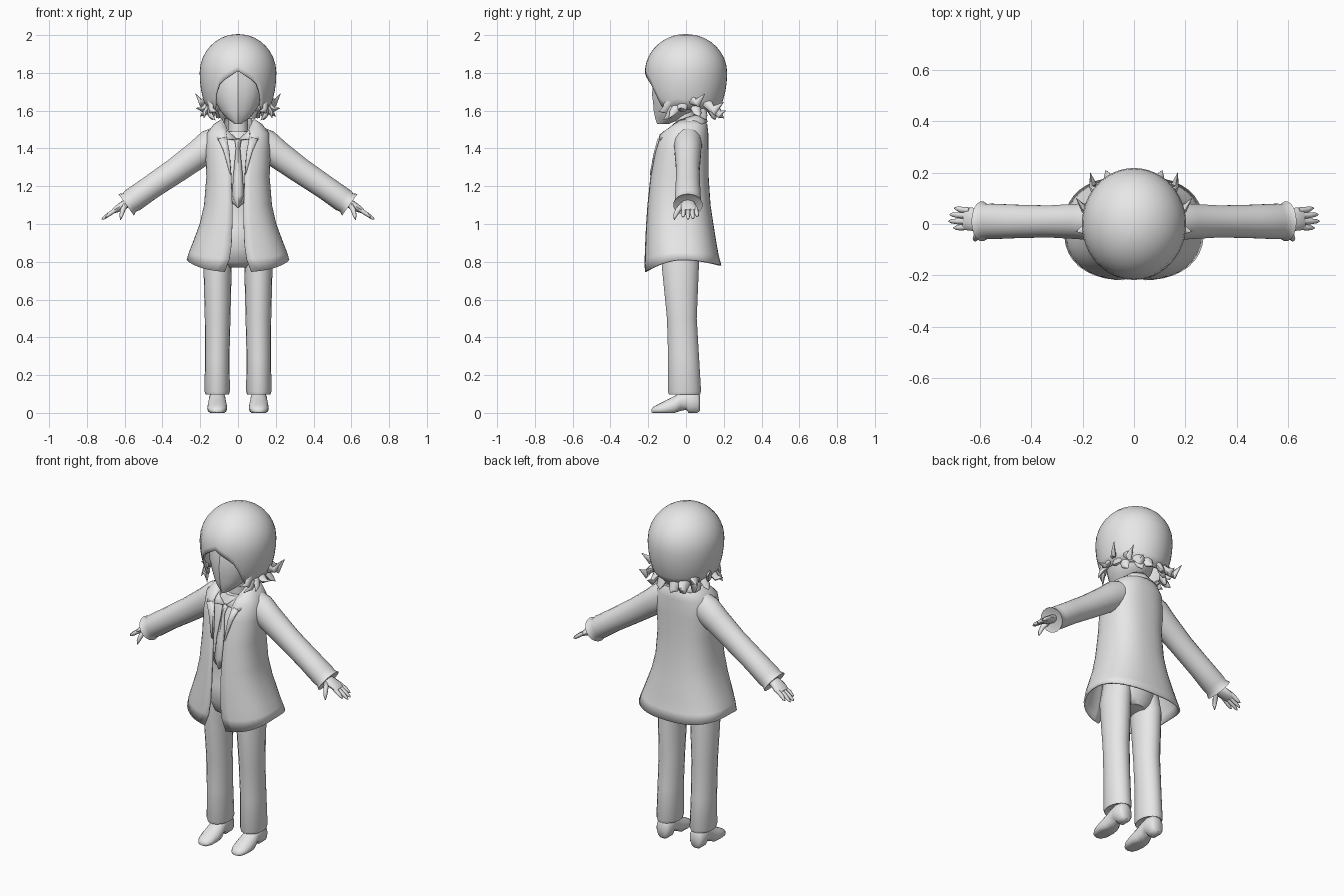
import bpy, bmesh, math
from mathutils import Vector

grey = bpy.data.materials.new("plain_grey")
grey.diffuse_color = (0.8, 0.8, 0.8, 1)


def finish(name, bm, mirror=False, thick=0, angle=50):
    """Turn a bmesh into a smooth shaded object, optionally mirrored and thickened."""
    bmesh.ops.remove_doubles(bm, verts=bm.verts, dist=0.0005)
    bmesh.ops.recalc_face_normals(bm, faces=bm.faces)
    mesh = bpy.data.meshes.new(name)
    bm.to_mesh(mesh)
    bm.free()
    mesh.materials.append(grey)
    ob = bpy.data.objects.new(name, mesh)
    bpy.context.collection.objects.link(ob)
    if mirror:
        ob.modifiers.new("mirror", 'MIRROR')
    if thick:
        mod = ob.modifiers.new("thickness", 'SOLIDIFY')
        mod.thickness, mod.offset = thick, 0
    bpy.context.view_layer.objects.active = ob
    ob.select_set(True)
    bpy.ops.object.shade_smooth_by_angle(angle=math.radians(angle))
    ob.select_set(False)
    return ob


def grid(name, rows, **kw):
    """Open sheet from rows of points."""
    bm = bmesh.new()
    vs = [[bm.verts.new(p) for p in r] for r in rows]
    for r0, r1 in zip(vs, vs[1:]):
        for i in range(len(r0) - 1):
            bm.faces.new((r0[i], r0[i + 1], r1[i + 1], r1[i]))
    return finish(name, bm, **kw)


def loft(name, stations, n=16, ref=(1, 0, 0), axis=None, floor=None, nudge=0, **kw):
    """Closed tube of ellipses; each station is x, y, z, half size along ref, other half size."""
    bm = bmesh.new()
    pts = [Vector(s[:3]) for s in stations]
    rings = []
    for i, s in enumerate(stations):
        t = Vector(axis) if axis else pts[min(i + 1, len(pts) - 1)] - pts[max(i - 1, 0)]
        t.normalize()
        u = Vector(ref)
        u = (u - t * u.dot(t)).normalized()
        v = t.cross(u)
        ring = []
        for k in range(n):
            a = 2 * math.pi * k / n
            p = pts[i] + u * s[3] * math.cos(a) + v * s[4] * math.sin(a)
            if floor is not None:
                p.z = max(p.z, floor)
            if nudge and k == n * 3 // 4:
                p.y -= nudge
            ring.append(bm.verts.new(p))
        rings.append(ring)
    for r0, r1 in zip(rings, rings[1:]):
        for k in range(n):
            j = (k + 1) % n
            bm.faces.new((r0[k], r0[j], r1[j], r1[k]))
    bm.faces.new(rings[0])
    bm.faces.new(rings[-1])
    return finish(name, bm, **kw)


def lerp(table, x):
    """Piecewise linear lookup."""
    for (x0, y0), (x1, y1) in zip(table, table[1:]):
        if x <= x1:
            return y0 + (y1 - y0) * (x - x0) / (x1 - x0)
    return table[-1][1]


UP = (0, 0, 1)

# Face and neck: rings given as height, front y, back y, half width
face = [(1.53, -.145, -.09, .018), (1.56, -.155, -.02, .06), (1.60, -.163, .05, .095),
        (1.64, -.166, .09, .118), (1.69, -.172, .10, .132), (1.75, -.165, .11, .14),
        (1.83, -.15, .11, .14)]
loft("face", [(0, (f + b) / 2, z, w, (b - f) / 2) for z, f, b, w in face], 20,
     axis=UP, nudge=.008, angle=35)
loft("neck", [(0, 0, 1.42, .055, .055), (0, -.005, 1.62, .05, .05)], 12, axis=UP)

# Hair cap with an arched parting over the face
hem = [(0, 1.81), (.16, 1.79), (.4, 1.76), (.58, 1.73), (.68, 1.68), (.8, 1.62),
       (.95, 1.59), (1.3, 1.61), (2, 1.60), (math.pi, 1.585)]
rows = []
for i in range(13):
    s = (i / 12) ** 1.7
    row = []
    for k in range(25):
        a = math.pi * k / 24
        z = 2 - (2 - lerp(hem, a)) * s
        h = (z - 1.8) / (.2 if z > 1.8 else .33)
        r = math.sqrt(max(0, 1 - h * h))
        row.append((.197 * r * math.sin(a), -.212 * r * math.cos(a), z))
    rows.append(row)
grid("hair_cap", rows, mirror=True, thick=.012)

# Hair tufts: root, bend, tip, root width
tufts = [((.165, .03, 1.66), (.195, .06, 1.64), (.225, .10, 1.69), .03),
         ((.16, -.02, 1.63), (.19, -.02, 1.605), (.228, -.03, 1.615), .03),
         ((.15, .05, 1.62), (.18, .06, 1.585), (.20, .07, 1.57), .03),
         ((.13, .11, 1.64), (.16, .15, 1.60), (.17, .20, 1.645), .035),
         ((.09, .14, 1.62), (.10, .18, 1.58), (.11, .21, 1.60), .035),
         ((.04, .155, 1.62), (.045, .18, 1.575), (.035, .20, 1.56), .035),
         ((.08, .13, 1.61), (.08, .15, 1.57), (.07, .155, 1.55), .03),
         ((.13, .08, 1.61), (.14, .095, 1.57), (.135, .11, 1.55), .03),
         ((.145, -.09, 1.65), (.14, -.115, 1.60), (.11, -.145, 1.595), .025),
         ((.15, -.07, 1.62), (.145, -.09, 1.575), (.12, -.12, 1.55), .025),
         ((.155, -.05, 1.62), (.175, -.07, 1.59), (.18, -.09, 1.56), .025)]
for i, (root, bend, tip, w) in enumerate(tufts):
    loft(f"hair_tuft_{i + 1}", [(*root, w * .6, w), (*bend, w * .45, w * .75),
                                (*tip, .001, .001)], 8, ref=(root[0], root[1], 0), mirror=True)

# Shirt and waist under the coat: height, front y, back y, half width
body = [(.77, -.09, .05, .08), (.80, -.135, .07, .125), (.87, -.16, .09, .15), (.97, -.17, .09, .14),
        (.99, -.162, .09, .135), (1.09, -.165, .09, .13), (1.2, -.16, .09, .13),
        (1.35, -.14, .08, .13), (1.43, -.11, .08, .12), (1.49, -.08, .07, .06)]
loft("shirt", [(0, (f + b) / 2, z, w, (b - f) / 2) for z, f, b, w in body], 24, axis=UP)

# Waistcoat flap with a pointed hem
grid("waistcoat_hem", [[(0, -.172, 1.085), (.045, -.166, 1.125)],
                       [(0, -.176, 1.15), (.045, -.165, 1.17)]], mirror=True, thick=.008)

# Tie: height, half width, y
tie = [(1.45, .018, -.112), (1.415, .011, -.135), (1.40, .009, -.142),
       (1.25, .024, -.17), (1.15, .03, -.18), (1.09, .001, -.18)]
grid("tie", [[(-w, y + .004, z), (0, y - .004, z), (w, y + .004, z)] for z, w, y in tie], thick=.009)

# Coat: height, half width, front y, back y, half gap, front drop, back drop
coat = [(1.555, .08, -.10, .085, .06, .08, 0), (1.525, .125, -.125, .108, .062, .045, 0),
        (1.48, .16, -.14, .113, .062, .01, 0), (1.38, .168, -.162, .114, .045, 0, 0),
        (1.25, .163, -.185, .115, .035, 0, 0), (1.1, .175, -.20, .125, .03, 0, 0),
        (1.0, .198, -.207, .14, .03, 0, 0), (.9, .235, -.212, .157, .034, .01, .005),
        (.85, .255, -.215, .168, .045, .035, .015), (.81, .268, -.216, .182, .07, .065, .03)]
rows = []
for z, w, f, b, gap, df, db in coat:
    p = 2.5
    start = math.asin((gap / w) ** (p / 2))
    row = []
    for k in range(19):
        a = start + (math.pi - start) * k / 18
        c, s = math.cos(a), max(0, math.sin(a))
        c2 = math.copysign(abs(c) ** (2 / p), c)
        mid = (f + b) / 2
        row.append((w * s ** (2 / p), mid - c2 * (b - f) / 2,
                    z - (df if c > 0 else db) * abs(c) ** 1.5))
    rows.append(row)
grid("coat", rows, mirror=True, thick=.01)

# Lapel folded along the coat opening
grid("lapel", [[(.062, -.135, 1.46), (.105, -.147, 1.45)], [(.05, -.166, 1.38), (.078, -.163, 1.39)],
               [(.036, -.186, 1.26), (.044, -.187, 1.27)]], mirror=True, thick=.008)

# Collar: upper edge and lower edge from nape to throat
collar_top = [(0, .075, 1.585), (.055, .055, 1.575), (.075, 0, 1.56), (.072, -.06, 1.53),
              (.05, -.10, 1.487), (.004, -.118, 1.445)]
collar_low = [(0, .112, 1.54), (.09, .088, 1.53), (.128, 0, 1.52), (.125, -.085, 1.485),
              (.105, -.14, 1.445), (.05, -.138, 1.45)]
grid("collar", [collar_top, collar_low], mirror=True, thick=.01)

# Sleeve with a flared cuff
loft("sleeve", [(.09, .01, 1.45, .075, .07), (.14, .01, 1.42, .085, .075), (.21, .01, 1.37, .075, .07),
                (.33, .01, 1.283, .068, .063), (.46, .01, 1.195, .064, .066),
                (.555, .01, 1.128, .065, .07), (.575, .01, 1.114, .06, .068),
                (.592, .01, 1.102, .07, .078), (.588, .01, 1.105, .058, .064)],
     18, ref=UP, axis=(.81, 0, -.58), mirror=True)

# Hand with four fingers and a thumb
loft("palm", [(.56, .01, 1.125, .022, .03), (.605, .012, 1.10, .023, .04),
              (.64, .02, 1.08, .019, .046), (.66, .022, 1.068, .012, .042)], 12, ref=UP, mirror=True)
for i, (y, tip) in enumerate([(-.014, .703), (.01, .722), (.034, .718), (.056, .70)]):
    drop = (tip - .65) * .65
    loft(f"finger_{i + 1}", [(.64, .02 + (y - .02) * .9, 1.08, .011, .012),
                             ((.65 + tip) / 2, y, 1.073 - drop * .5, .011, .0115),
                             (tip - .01, y * 1.08, 1.073 - drop * .9, .008, .008),
                             (tip, y * 1.1, 1.071 - drop, .002, .002)], 8, ref=UP, mirror=True)
loft("thumb", [(.595, -.015, 1.10, .014, .018), (.61, -.042, 1.075, .014, .014),
               (.618, -.058, 1.045, .010, .011), (.622, -.062, 1.022, .002, .002)],
     8, ref=(1, 0, 0), mirror=True)

# Trouser leg with a turned in hem
loft("trouser_leg", [(.09, -.03, .92, .07, .09), (.108, -.03, .78, .075, .10),
                     (.108, -.022, .5, .068, .08), (.11, -.013, .3, .065, .083),
                     (.11, -.008, .115, .067, .089), (.11, -.008, .098, .062, .084),
                     (.11, -.008, .11, .05, .06)], 18, axis=UP, mirror=True)

# Shoe, with the sole flattened on the ground and a raised arch
loft("shoe", [(.11, .074, .05, .03, .04), (.11, .06, .055, .043, .062), (.11, .015, .06, .046, .066),
              (.11, .0, .068, .045, .052), (.11, -.03, .06, .046, .05), (.11, -.06, .038, .051, .052),
              (.11, -.105, .025, .053, .042), (.11, -.15, .017, .046, .028),
              (.11, -.175, .012, .03, .018), (.11, -.183, .01, .012, .008)],
     16, ref=(1, 0, 0), axis=(0, -1, 0), floor=0, mirror=True)
